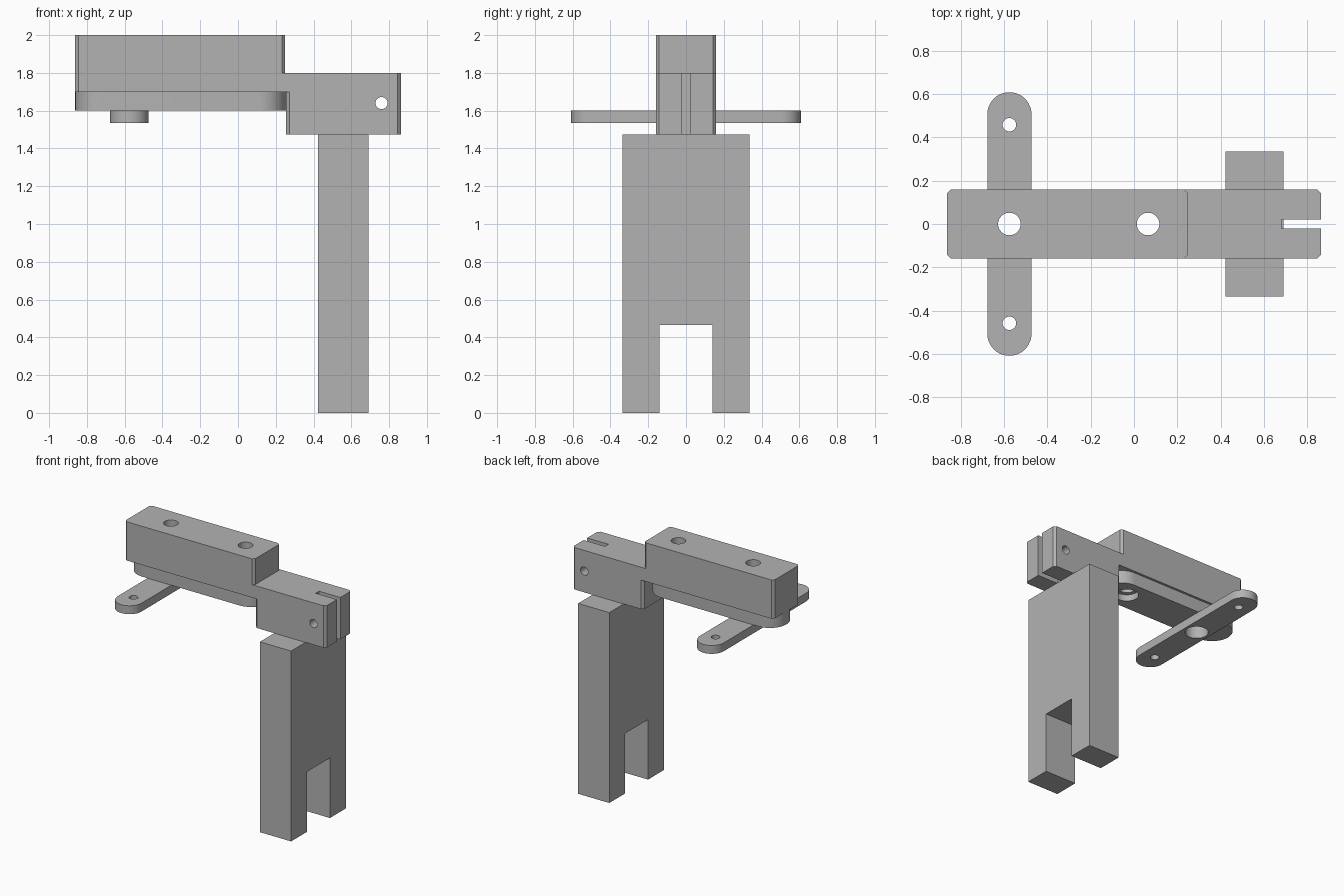
import bpy
import bmesh
from math import pi, cos, sin, radians
from mathutils import Matrix

cube = bpy.data.objects.get("Cube")
if cube:
    bpy.data.objects.remove(cube, do_unlink=True)

# Single plain grey
grey = bpy.data.materials.new("plain_grey")
grey.use_nodes = True
COLOUR = (0.45, 0.45, 0.45, 1)
grey.diffuse_color = COLOUR
grey.node_tree.nodes["Principled BSDF"].inputs["Base Color"].default_value = COLOUR


def extrude(name, outline, low, high, matrix=Matrix()):
    """Extrude a flat outline along z, then place it with a matrix."""
    bm = bmesh.new()
    base = bm.faces.new([bm.verts.new((x, y, low)) for x, y in outline])
    grown = bmesh.ops.extrude_face_region(bm, geom=[base])["geom"]
    top = [v for v in grown if isinstance(v, bmesh.types.BMVert)]
    bmesh.ops.translate(bm, verts=top, vec=(0, 0, high - low))
    bmesh.ops.transform(bm, matrix=matrix, verts=bm.verts)
    bmesh.ops.recalc_face_normals(bm, faces=bm.faces)
    mesh = bpy.data.meshes.new(name)
    bm.to_mesh(mesh)
    bm.free()
    mesh.materials.append(grey)
    obj = bpy.data.objects.new(name, mesh)
    bpy.context.collection.objects.link(obj)
    return obj


def rect(x0, x1, y0, y1):
    return [(x0, y0), (x1, y0), (x1, y1), (x0, y1)]


def chamfered(x0, x1, half, c=0.018):
    return [(x0 + c, -half), (x1 - c, -half), (x1, -half + c), (x1, half - c),
            (x1 - c, half), (x0 + c, half), (x0, half - c), (x0, -half + c)]


def circle(x, y, r, n=40):
    return [(x + r * cos(2 * pi * i / n), y + r * sin(2 * pi * i / n)) for i in range(n)]


def stadium(x0, x1, r, n=24):
    right = [(x1 - r + r * sin(pi * i / n), -r * cos(pi * i / n)) for i in range(n + 1)]
    left = [(x0 + r - r * sin(pi * i / n), r * cos(pi * i / n)) for i in range(n + 1)]
    return right + left


def cut(obj, *cutters):
    for cutter in cutters:
        cutter.hide_render = True
        cutter.hide_set(True)
        cutter.display_type = 'WIRE'
        mod = obj.modifiers.new(cutter.name, 'BOOLEAN')
        mod.operation = 'DIFFERENCE'
        mod.solver = 'EXACT'
        mod.object = cutter


HALF = 0.16          # half width of the head and the arm
PIVOT, BOLT = -0.575, 0.065

# Head, rounded lower plate, and arm
head = extrude("head_block", chamfered(-0.862, 0.25, HALF), 1.7, 2.0)
plate = extrude("lower_plate", stadium(-0.862, 0.255, 0.142), 1.6, 1.7)
arm = extrude("arm_block", chamfered(0.255, 0.862, HALF), 1.475, 1.8)
extrude("arm_joint", rect(0.2, 0.3, -HALF, HALF), 1.7, 1.8)

# Swinging cross bar with rounded ends, lying along y
turn = Matrix.Translation((PIVOT, 0, 0)) @ Matrix.Rotation(radians(90), 4, 'Z')
bar = extrude("cross_bar", stadium(-0.608, 0.608, 0.102), 1.535, 1.6, turn)

# Leg with a notch at the foot, drawn in the y-z plane
upright = Matrix(((0, 0, 1, 0), (1, 0, 0, 0), (0, 1, 0, 0), (0, 0, 0, 1)))
W, N = 0.335, 0.14
extrude("leg", [(-W, 0), (-N, 0), (-N, 0.465), (N, 0.465), (N, 0),
                (W, 0), (W, 1.475), (-W, 1.475)], 0.423, 0.69, upright)

# Vertical holes with wider mouths underneath
for x in (PIVOT, BOLT):
    hole = extrude("hole_cutter", circle(x, 0, 0.052), 1.4, 2.1)
    mouth = extrude("mouth_cutter", circle(x, 0, 0.082), 1.4, 1.65)
    cut(head, hole)
    cut(plate, hole, mouth)
    if x == PIVOT:
        cut(bar, mouth)

# Screw holes at both ends of the cross bar
for side in (-1, 1):
    cut(bar, extrude("screw_cutter", circle(PIVOT, side * 0.458, 0.031), 1.4, 1.7))

# Clamp slot and the clamp bolt hole across it
cut(arm, extrude("slot_cutter", rect(0.68, 1, -0.021, 0.021), 1.4, 1.9))
across = Matrix.Translation((0.76, 0, 1.64)) @ Matrix.Rotation(radians(90), 4, 'X')
cut(arm, extrude("clamp_cutter", circle(0, 0, 0.032), -0.3, 0.3, across))

# Smooth the curved walls, keep the edges sharp
for obj in (head, plate, arm, bar):
    bpy.ops.object.select_all(action='DESELECT')
    obj.select_set(True)
    bpy.context.view_layer.objects.active = obj
    depsgraph = bpy.context.evaluated_depsgraph_get()
    solid = bpy.data.meshes.new_from_object(obj.evaluated_get(depsgraph))
    obj.modifiers.clear()
    obj.data = solid
    bpy.ops.object.shade_smooth_by_angle(angle=radians(30))

# Cutters are no longer needed
for obj in [o for o in bpy.data.objects if "_cutter" in o.name]:
    bpy.data.objects.remove(obj, do_unlink=True)
